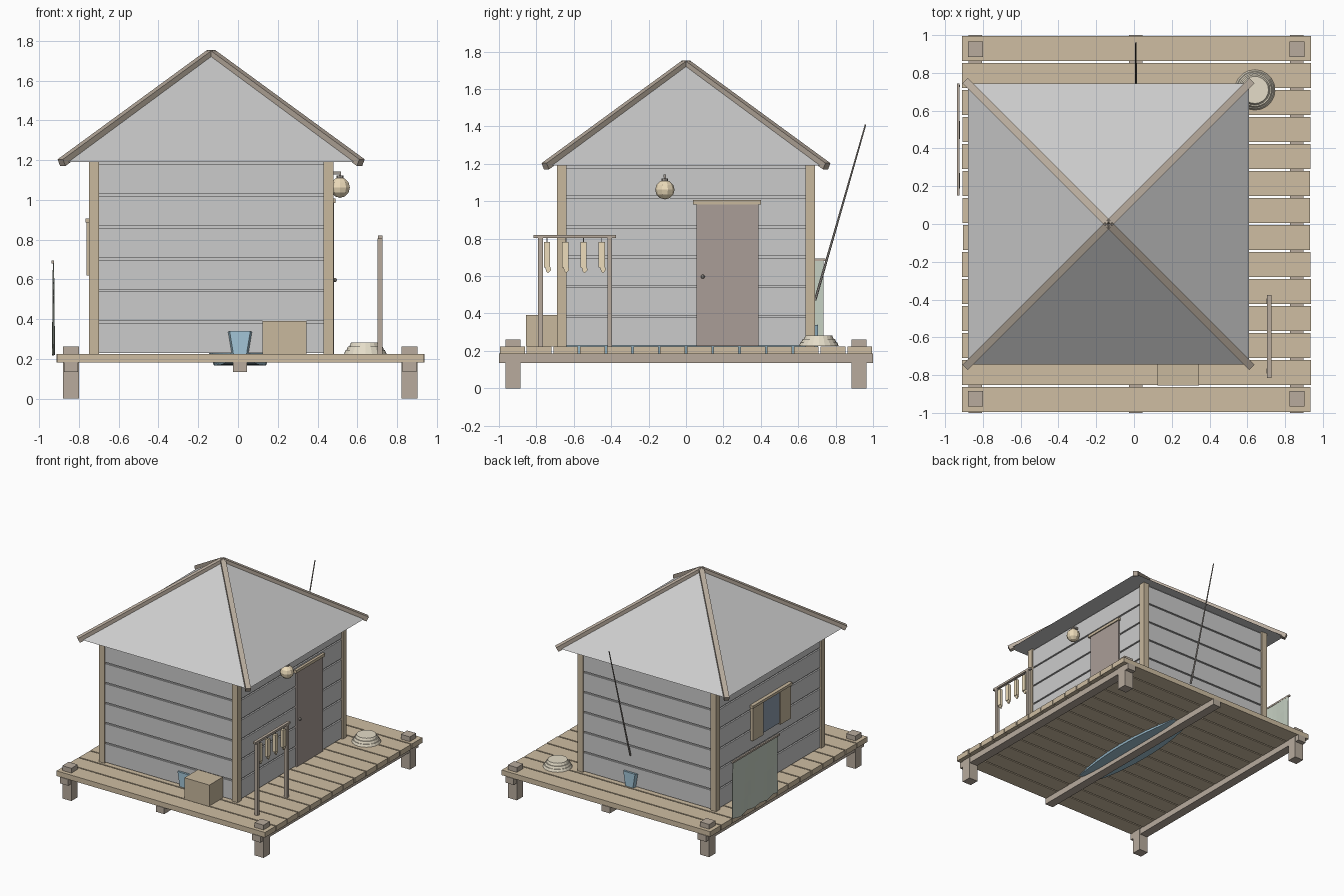
import bpy, bmesh, math, random
from mathutils import Vector

if "Cube" in bpy.data.objects:
    bpy.data.objects.remove(bpy.data.objects["Cube"])

random.seed(4)


def mat(name, r, g, b):
    m = bpy.data.materials.new(name)
    m.diffuse_color = (r, g, b, 1)
    m.use_nodes = True
    m.node_tree.nodes["Principled BSDF"].inputs["Base Color"].default_value = m.diffuse_color
    return m


WOOD = mat("deck_wood", 0.62, 0.51, 0.36)
TRIM = mat("trim_wood", 0.58, 0.48, 0.34)
BEAM = mat("beam_wood", 0.48, 0.41, 0.34)
DOOR = mat("door_wood", 0.40, 0.34, 0.31)
CREAM = mat("cream", 0.85, 0.72, 0.50)
ROPE = mat("rope", 0.78, 0.72, 0.58)
BLUE = mat("boat_blue", 0.36, 0.56, 0.68)
GLASS = mat("glass", 0.27, 0.34, 0.42)
GREEN = mat("net_green", 0.56, 0.63, 0.54)
METAL = mat("metal", 0.35, 0.32, 0.29)


def mesh(name, verts, faces, m=None):
    me = bpy.data.meshes.new(name)
    me.from_pydata(verts, [], faces)
    bm = bmesh.new()
    bm.from_mesh(me)
    bmesh.ops.recalc_face_normals(bm, faces=bm.faces)
    bm.to_mesh(me)
    bm.free()
    ob = bpy.data.objects.new(name, me)
    bpy.context.collection.objects.link(ob)
    if m:
        me.materials.append(m)
    return ob


def box(name, x, y, z, m=None):
    v = [(a, b, c) for a in x for b in y for c in z]
    f = [(0, 1, 3, 2), (4, 6, 7, 5), (0, 4, 5, 1), (2, 3, 7, 6), (0, 2, 6, 4), (1, 5, 7, 3)]
    return mesh(name, v, f, m)


def bar(name, p, q, w, m):
    """Square beam between two points."""
    p, q = Vector(p), Vector(q)
    h = w / 2
    ob = box(name, (-h, h), (-h, h), (0, (q - p).length), m)
    ob.location = p
    ob.rotation_euler = (q - p).to_track_quat('Z', 'Y').to_euler()
    return ob


def cone(name, loc, r1, r2, depth, n, m):
    bpy.ops.mesh.primitive_cone_add(vertices=n, radius1=r1, radius2=r2, depth=depth, location=loc)
    ob = bpy.context.object
    ob.name = name
    ob.data.materials.append(m)
    return ob


def ball(name, loc, r, m, seg=8, rings=6):
    bpy.ops.mesh.primitive_uv_sphere_add(segments=seg, ring_count=rings, radius=r, location=loc)
    ob = bpy.context.object
    ob.name = name
    ob.data.materials.append(m)


# Deck planks
for i in range(14):
    y = -1 + i * 2 / 14
    d = random.uniform(0, 0.006)
    box("deck_plank", (-0.912 + d, 0.937 - d), (y + 0.005, y + 0.138), (0.183, 0.224), WOOD)

# Joists, piles and pile tops
for x in (-0.84, 0.01, 0.862):
    box("joist", (x - 0.036, x + 0.036), (-1, 1), (0.135, 0.185), BEAM)
for x in (-0.84, 0.862):
    for y in (-0.925, 0.925):
        box("pile", (x - 0.04, x + 0.04), (y - 0.04, y + 0.04), (0, 0.262), BEAM)

# House walls: horizontal boards over a recessed core
X0, X1, Y = -0.75, 0.48, 0.69
CX = (X0 + X1) / 2
box("wall_core", (X0 + 0.022, X1 - 0.022), (-Y + 0.022, Y - 0.022), (0.23, 1.19))
for i in range(6):
    z = 0.23 + i * 0.16
    box("wall_boards", (X0 + 0.01, X1 - 0.01), (-Y + 0.01, Y - 0.01), (z, z + 0.148))
for x in (X0, X1 - 0.05):
    for y in (-Y, Y - 0.05):
        box("corner_post", (x, x + 0.05), (y, y + 0.05), (0.224, 1.19), TRIM)

# Roof with hip beams
R, EAVE, TOP = 0.745, 1.19, 1.74
corners = [(CX + a * R, b * R, EAVE) for a, b in ((-1, -1), (1, -1), (1, 1), (-1, 1))]
mesh("roof", corners + [(CX, 0, TOP)],
     [(0, 1, 2, 3), (0, 1, 4), (1, 2, 4), (2, 3, 4), (3, 0, 4)])
for x, y, z in corners:
    bar("hip_beam", (CX, 0, TOP - 0.003), (CX + (x - CX) * 1.01, y * 1.01, EAVE - 0.003), 0.038, BEAM)

# Door on the right wall
box("door", (0.46, 0.482), (0.055, 0.387), (0.226, 0.985), DOOR)
box("door_lintel", (0.46, 0.49), (0.037, 0.402), (0.983, 1.006), TRIM)
ball("door_knob", (0.486, 0.09, 0.597), 0.011, METAL)

# Wall lamp
ball("lamp_globe", (0.513, -0.113, 1.062), 0.052, CREAM, 10, 6)
cone("lamp_cap", (0.513, -0.113, 1.114), 0.018, 0.018, 0.016, 8, METAL)
box("lamp_stem", (0.508, 0.518), (-0.118, -0.108), (1.115, 1.14), METAL)
box("lamp_arm", (0.46, 0.518), (-0.12, -0.106), (1.128, 1.142), METAL)

# Window with shutters on the left wall
box("window_pane", (-0.752, -0.73), (-0.115, 0.115), (0.63, 0.89), GLASS)
for y in (-0.24, 0.11):
    box("shutter", (-0.762, -0.73), (y, y + 0.13), (0.62, 0.89), TRIM)
box("window_lintel", (-0.768, -0.73), (-0.25, 0.25), (0.885, 0.906), TRIM)

# Drying rack with hanging fish
for y in (-0.778, -0.408):
    box("rack_post", (0.702, 0.727), (y - 0.013, y + 0.013), (0.224, 0.806), BEAM)
box("rack_rail", (0.704, 0.727), (-0.815, -0.375), (0.803, 0.82), BEAM)
for y in (-0.743, -0.646, -0.548, -0.45):
    box("fish_string", (0.713, 0.717), (y - 0.002, y + 0.002), (0.77, 0.81), METAL)
    box("fish_body", (0.703, 0.727), (y - 0.017, y + 0.017), (0.645, 0.782), CREAM)
    prof = [(-0.011, 0.65), (0.017, 0.65), (0.022, 0.633), (0.006, 0.615), (-0.004, 0.625)]
    v = [(x, y + a, z) for x in (0.709, 0.721) for a, z in prof]
    mesh("fish_tail", v, [tuple(range(5)), tuple(range(5, 10))]
         + [(i, (i + 1) % 5, (i + 1) % 5 + 5, i + 5) for i in range(5)], CREAM)

# Crate
box("crate", (0.124, 0.345), (-0.855, -0.685), (0.224, 0.392), TRIM)

# Coiled rope
for r, z in ((0.107, 0.235), (0.095, 0.253), (0.08, 0.272)):
    cone("rope_coil", (0.64, 0.71, z), r, r - 0.008, 0.019, 20, ROPE)

# Boat: bottom pokes under the deck, blunt ends poke through the walls
v, f, N = [], [], 16
for i in range(N + 1):
    t = -1 + 2 * i / N
    k = 1 - t * t
    b, w = 0.033 + 0.098 * k, 0.052 + 0.12 * k
    zb, zt = 0.168 + 0.057 * t ** 6, 0.27 + 0.07 * t * t
    v += [(0.01 + a, t * 0.705, z) for a, z in ((-b, zb), (b, zb), (w, zt), (-w, zt))]
    if i:
        o = 4 * i
        f += [(o - 4 + j, o - 4 + (j + 1) % 4, o + (j + 1) % 4, o + j) for j in range(4)]
f += [(0, 1, 2, 3), (4 * N, 4 * N + 1, 4 * N + 2, 4 * N + 3)]
mesh("boat_hull", v, f, BLUE)

# Fishing rod leaning on the back
rod = cone("fishing_rod", (0, 0, 0), 0.007, 0.004, 0.978, 6, METAL)
a, b = Vector((0.01, 0.69, 0.47)), Vector((0.01, 0.96, 1.41))
rod.location = (a + b) / 2
rod.rotation_euler = (b - a).to_track_quat('Z', 'Y').to_euler()

# Hanging net with slight waves, on a rail at the left edge
v, f, N = [], [], 12
for i in range(N + 1):
    y = 0.165 + 0.57 * i / N
    for j in range(5):
        x = -0.93 + 0.006 * math.sin(i * 1.1 + j * 0.5) * (1 - j / 5)
        zb = 0.225 + 0.008 * math.sin(i * 1.7)
        v.append((x, y, zb + (0.69 - zb) * j / 4))
        if i and j:
            o = i * 5 + j
            f.append((o - 6, o - 1, o, o - 5))
net = mesh("hanging_net", v, f, GREEN)
net.modifiers.new("thickness", 'SOLIDIFY').thickness = 0.004
box("net_rail", (-0.938, -0.924), (0.152, 0.745), (0.68, 0.694), BEAM)
